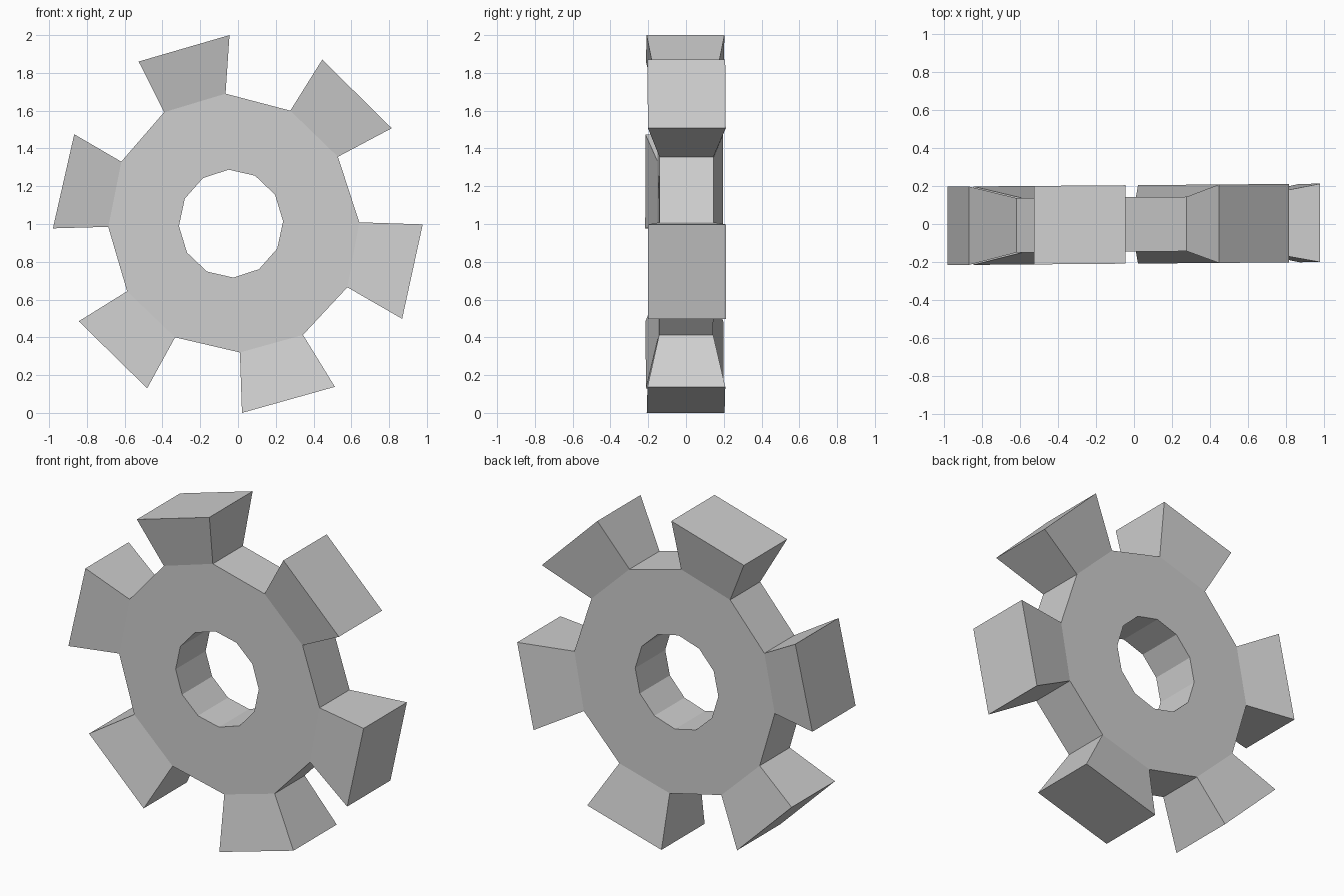
import bpy
import bmesh
from math import cos, sin, radians

default_cube = bpy.data.objects.get("Cube")
if default_cube:
    bpy.data.objects.remove(default_cube, do_unlink=True)

SIDES = 12
HUB_HALF_DEPTH = 0.143
TOOTH_HALF_DEPTH = 0.206

# Rim corners in (x, z), clockwise from the top
RIM = [(-0.066, 1.69), (0.277, 1.60), (0.529, 1.356), (0.642, 1.009),
       (0.579, 0.665), (0.344, 0.413), (0.01, 0.32), (-0.333, 0.40),
       (-0.587, 0.644), (-0.687, 0.985), (-0.618, 1.33), (-0.391, 1.592)]

# Outer tooth corners matching the rim corners
TIPS = [(-0.045, 2.0), (0.446, 1.87), (0.814, 1.507), (0.978, 0.998),
        (0.869, 0.498), (0.513, 0.138), (0.021, 0.0), (-0.481, 0.13),
        (-0.843, 0.485), (-0.98, 0.977), (-0.867, 1.475), (-0.526, 1.86)]

# Twelve-sided centre hole, slightly taller than wide
BORE = [(-0.037 + 0.276 * cos(radians(92.5 - 30 * i)),
         1.002 + 0.286 * sin(radians(92.5 - 30 * i))) for i in range(SIDES)]

steel = bpy.data.materials.new("light grey metal")
steel.use_nodes = True
steel.diffuse_color = (0.62, 0.62, 0.62, 1)
steel.node_tree.nodes["Principled BSDF"].inputs["Base Color"].default_value = steel.diffuse_color


def add_pair(bm, point, half_depth):
    """Front and back vertices of one corner, on a very slightly turned wheel."""
    x, z = point
    middle = 0.008 * x - 0.002
    return [bm.verts.new((x, middle + side * half_depth, z)) for side in (-1, 1)]


def wall(bm, a, b):
    """Quad across the depth between two corners."""
    bm.faces.new((a[0], b[0], b[1], a[1]))


def cheeks(bm, inner_a, inner_b, outer_a, outer_b):
    """Matching front and back quads between an inner and an outer edge."""
    for side in (0, 1):
        bm.faces.new((inner_a[side], inner_b[side], outer_b[side], outer_a[side]))


def finish(bm, name):
    mesh = bpy.data.meshes.new(name)
    bm.to_mesh(mesh)
    bm.free()
    mesh.materials.append(steel)
    obj = bpy.data.objects.new(name, mesh)
    bpy.context.collection.objects.link(obj)
    return obj


# Gear: hub ring with a flared tooth on every other side
bm = bmesh.new()
bore = [add_pair(bm, p, HUB_HALF_DEPTH) for p in BORE]
rim = [add_pair(bm, p, HUB_HALF_DEPTH) for p in RIM]
tips = [add_pair(bm, p, TOOTH_HALF_DEPTH) for p in TIPS]

for i in range(SIDES):
    j = (i + 1) % SIDES
    cheeks(bm, bore[i], bore[j], rim[i], rim[j])
    wall(bm, bore[j], bore[i])
    if i % 2 == 0:
        # Gap between teeth
        wall(bm, rim[i], rim[j])
    else:
        # Tooth: cheeks, end face and two flanks
        cheeks(bm, rim[i], rim[j], tips[i], tips[j])
        wall(bm, tips[i], tips[j])
        wall(bm, rim[i], tips[i])
        wall(bm, tips[j], rim[j])

bmesh.ops.recalc_face_normals(bm, faces=bm.faces)
finish(bm, "gear_wheel")
